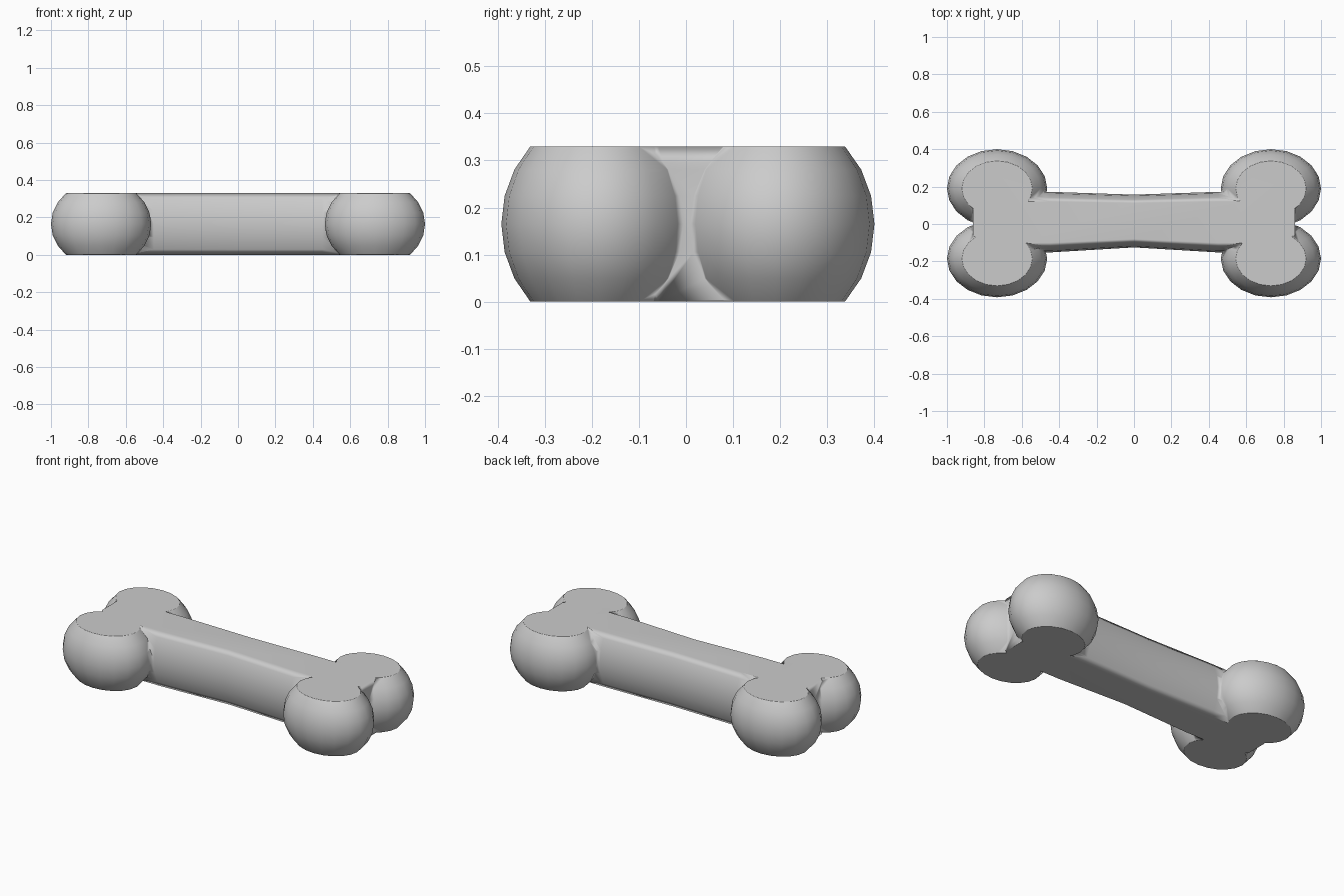
import bpy, bmesh, math
from mathutils import Matrix

if "Cube" in bpy.data.objects:
    bpy.data.objects.remove(bpy.data.objects["Cube"])

H = 0.33          # bone thickness
RZ = 0.231        # full ellipse height before the flats are cut

mat = bpy.data.materials.new("light grey")
mat.diffuse_color = (0.6, 0.6, 0.6, 1)
mat.use_nodes = True
mat.node_tree.nodes["Principled BSDF"].inputs["Base Color"].default_value = mat.diffuse_color


def make(name, bm):
    bmesh.ops.recalc_face_normals(bm, faces=bm.faces)
    me = bpy.data.meshes.new(name)
    bm.to_mesh(me)
    bm.free()
    me.materials.append(mat)
    ob = bpy.data.objects.new(name, me)
    bpy.context.collection.objects.link(ob)
    return ob


# shaft: elliptical rings lofted along x, slimmer in the middle
bm = bmesh.new()
stations = [(-0.86, .10, .01), (-0.8, .16, .01), (-0.45, .162, .01), (0, .141, .016),
            (0.45, .162, .01), (0.8, .16, .01), (0.86, .10, .01)]
rings = []
N = 20
for x, w, cy in stations:
    rings.append([bm.verts.new((x, cy + w * math.cos(2 * math.pi * i / N),
                                H / 2 + RZ * math.sin(2 * math.pi * i / N)))
                  for i in range(N)])
for a, b in zip(rings, rings[1:]):
    for i in range(N):
        j = (i + 1) % N
        bm.faces.new((a[i], a[j], b[j], b[i]))
bm.faces.new(rings[0])
bm.faces.new(rings[-1])
bone = make("bone", bm)

# four knuckle lobes
helpers = []
for sx in (-1, 1):
    for cy, ry in ((0.19, 0.21), (-0.185, 0.207)):
        bm = bmesh.new()
        bmesh.ops.create_uvsphere(
            bm, u_segments=20, v_segments=12, radius=1,
            matrix=Matrix.Translation((sx * 0.732, cy, H / 2))
            @ Matrix.Diagonal((0.268, ry, RZ, 1)))
        helpers.append((make("lobe_helper", bm), 'UNION'))

# slab that trims the flat top and bottom
bm = bmesh.new()
bmesh.ops.create_cube(bm, size=1, matrix=Matrix.Translation((0, 0, H / 2))
                      @ Matrix.Diagonal((3, 2, H, 1)))
helpers.append((make("slab_helper", bm), 'INTERSECT'))

bpy.context.view_layer.objects.active = bone
bone.select_set(True)
for ob, op in helpers:
    mod = bone.modifiers.new("join", 'BOOLEAN')
    mod.operation = op
    mod.solver = 'EXACT'
    mod.object = ob
    bpy.ops.object.modifier_apply(modifier=mod.name)
    bpy.data.objects.remove(ob, do_unlink=True)

# smooth shading, flats kept flat by area-weighted normals
bone.data.polygons.foreach_set("use_smooth", [True] * len(bone.data.polygons))
bone.data.update()
wn = bone.modifiers.new("weighted", 'WEIGHTED_NORMAL')
wn.weight = 50
